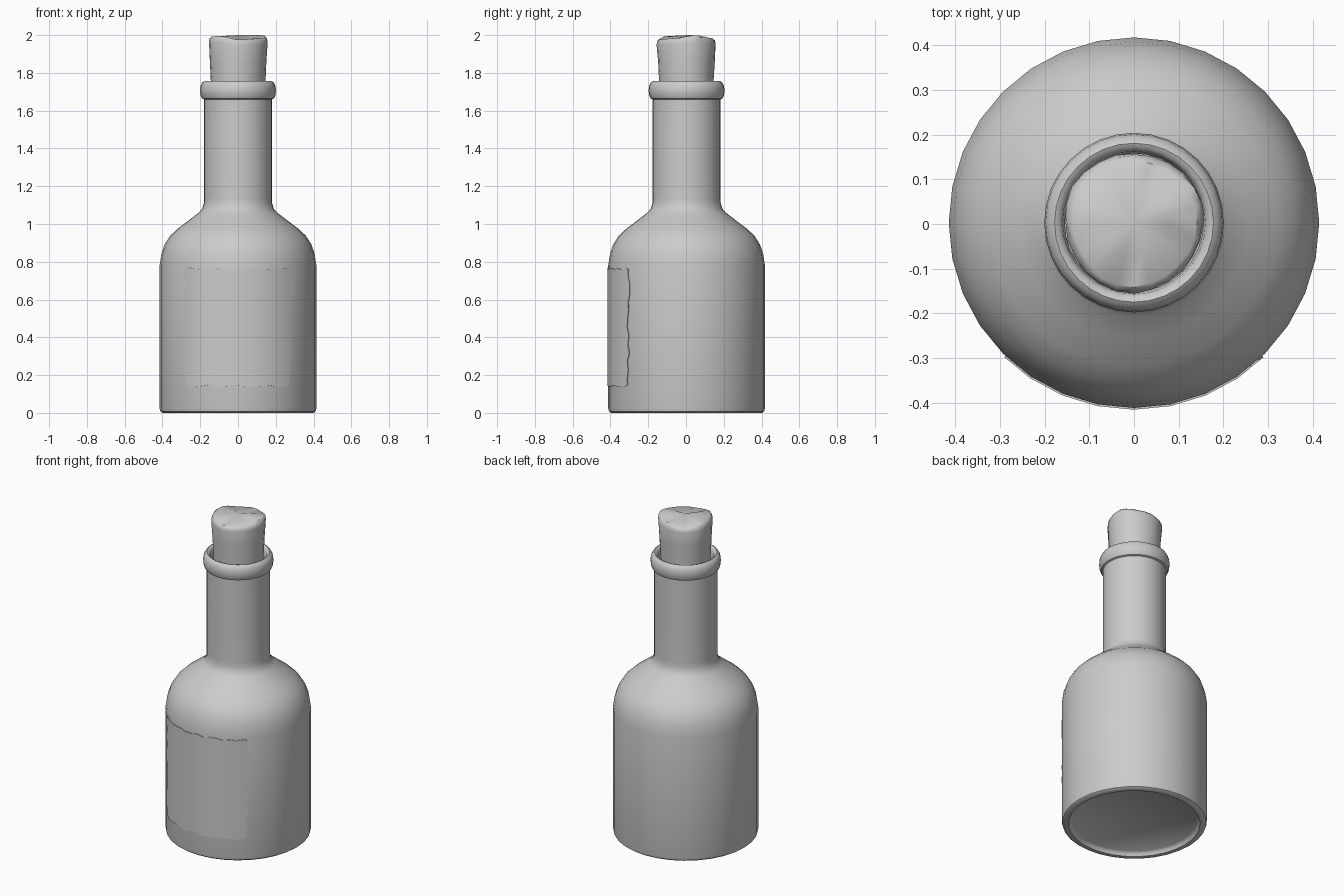
import bpy, bmesh, random
from math import sin, cos, pi, radians

if "Cube" in bpy.data.objects:
    bpy.data.objects.remove(bpy.data.objects["Cube"])

random.seed(4)
SEG = 32
CY = 0.003          # bottle axis sits slightly back so the label stays inside the bounds
R_BODY = 0.415


def finish(bm, name, angle=40):
    bmesh.ops.recalc_face_normals(bm, faces=bm.faces)
    me = bpy.data.meshes.new(name)
    bm.to_mesh(me)
    bm.free()
    ob = bpy.data.objects.new(name, me)
    bpy.context.collection.objects.link(ob)
    bpy.ops.object.select_all(action='DESELECT')
    ob.select_set(True)
    bpy.context.view_layer.objects.active = ob
    bpy.ops.object.shade_smooth_by_angle(angle=radians(angle))
    return ob


def lathe(name, profile, seg, wobble=None, angle=40):
    """Revolve (radius, z) points; both ends are closed with a centre vertex."""
    bm = bmesh.new()
    rings = []
    for k, (r, z) in enumerate(profile):
        ring = []
        for i in range(seg):
            a = 2 * pi * i / seg
            dr, dz = wobble(k, a) if wobble else (0, 0)
            ring.append(bm.verts.new(((r + dr) * cos(a), CY + (r + dr) * sin(a), z + dz)))
        rings.append(ring)
    for lo, hi in zip(rings, rings[1:]):
        for i in range(seg):
            j = (i + 1) % seg
            bm.faces.new((lo[i], lo[j], hi[j], hi[i]))
    for ring, z in ((rings[0], profile[0][1]), (rings[-1], profile[-1][1])):
        c = bm.verts.new((0, CY, z))
        for i in range(seg):
            bm.faces.new((ring[i], ring[(i + 1) % seg], c))
    return finish(bm, name, angle)


# Bottle: recessed base, body, shoulder, neck, rolled lip, inner neck
lathe("bottle", [
    (0.355, 0.025), (0.368, 0.015), (0.375, 0.0), (0.40, 0.0), (0.411, 0.008),
    (R_BODY, 0.025), (R_BODY, 0.78), (0.405, 0.845), (0.388, 0.893), (0.36, 0.937),
    (0.32, 0.975), (0.26, 1.02), (0.208, 1.06), (0.19, 1.08), (0.181, 1.11),
    (0.18, 1.14), (0.18, 1.66), (0.19, 1.664), (0.198, 1.68), (0.201, 1.707),
    (0.198, 1.732), (0.189, 1.749), (0.178, 1.756), (0.168, 1.752), (0.16, 1.74),
    (0.155, 1.70), (0.155, 1.55)], SEG)


# Cork: tapered plug with a worn, uneven top
def cork_wobble(k, a):
    worn = 0.004 * sin(3 * a + 0.6) + random.uniform(-0.002, 0.002)
    if k < 3:
        return worn * 0.4, 0
    drop = -0.012 + 0.010 * sin(2 * a + 0.8) + 0.003 * sin(5 * a)
    return worn, drop if k > 3 else drop * 0.7


lathe("cork", [(0.138, 1.6), (0.144, 1.75), (0.15, 1.86), (0.156, 1.965),
               (0.152, 1.988), (0.14, 1.998), (0.07, 2.0)], 24, cork_wobble)


# Label: ragged paper sheet wrapped on the facets of the body
def wrap(a, z, off):
    step = 2 * pi / SEG
    local = (a % step) - step / 2
    r = R_BODY * cos(step / 2) / cos(local) + off
    return (r * sin(a), CY - r * cos(a), z)


COLS, ROWS = 16, 14
bm = bmesh.new()
grid = []
tear_l = [random.uniform(0, 0.05) for _ in range(ROWS + 1)]
tear_r = [random.uniform(0, 0.06) for _ in range(ROWS + 1)]
tear_b = [random.uniform(0, 0.015) for _ in range(COLS + 1)]
tear_t = [random.uniform(0, 0.012) for _ in range(COLS + 1)]
for i in range(COLS + 1):
    a = radians(-44 + 88 * i / COLS) if i in (0, COLS) else radians(-45 + 90 * i / COLS)
    col = []
    for j in range(ROWS + 1):
        aa = a + (tear_l[j] if i == 0 else -tear_r[j] if i == COLS else 0)
        z = 0.135 + 0.635 * j / ROWS
        z += tear_b[i] if j == 0 else -tear_t[i] if j == ROWS else 0
        col.append([bm.verts.new(wrap(aa, z, o)) for o in (0.004, -0.004)])
    grid.append(col)
for i in range(COLS):
    for j in range(ROWS):
        q = (grid[i][j], grid[i + 1][j], grid[i + 1][j + 1], grid[i][j + 1])
        for s in (0, 1):
            bm.faces.new([v[s] for v in q])
rim = ([grid[i][0] for i in range(COLS)] + [grid[COLS][j] for j in range(ROWS)]
       + [grid[i][ROWS] for i in range(COLS, 0, -1)] + [grid[0][j] for j in range(ROWS, 0, -1)])
for p, q in zip(rim, rim[1:] + rim[:1]):
    bm.faces.new((p[0], q[0], q[1], p[1]))
finish(bm, "label", 30)
